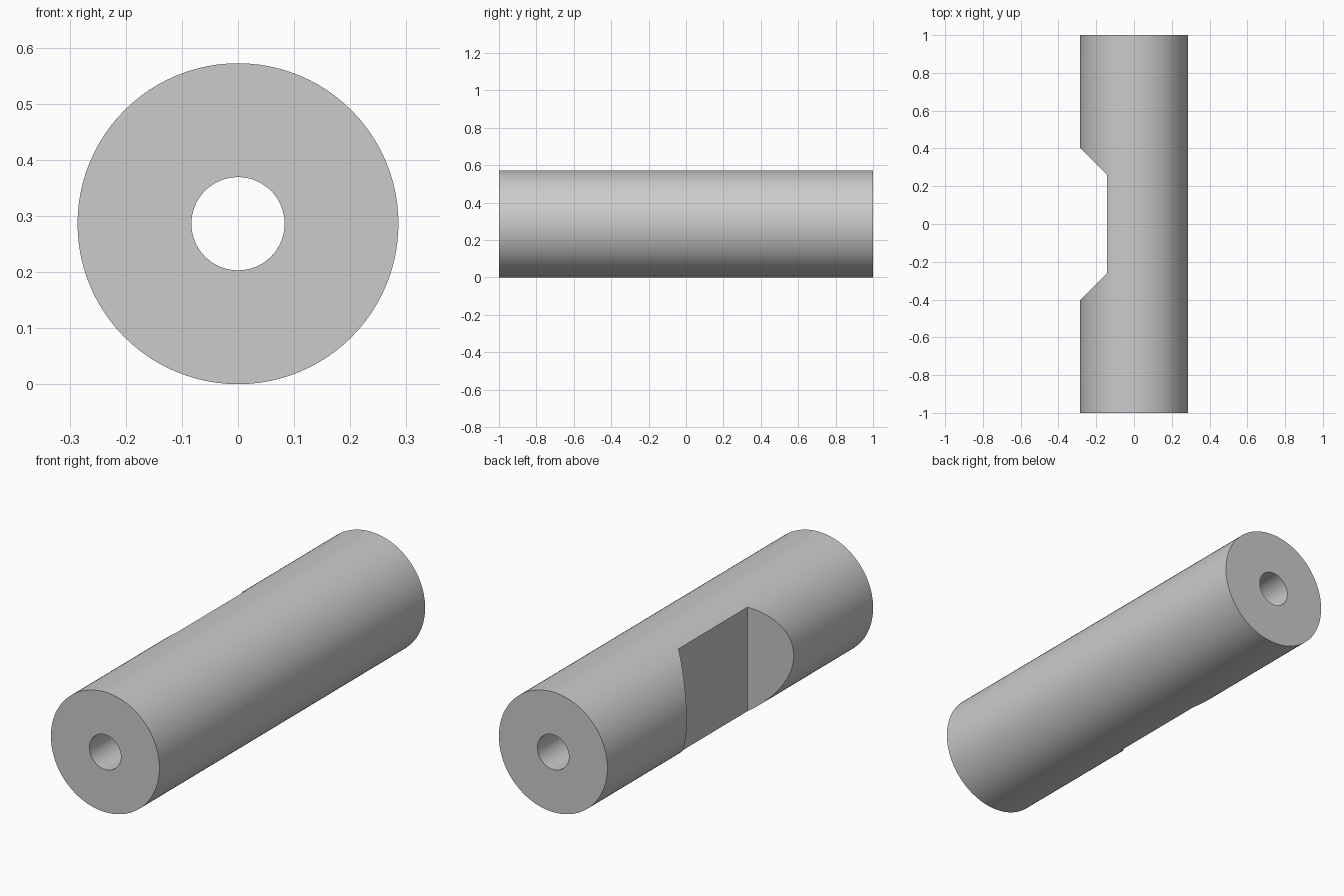
import bpy, bmesh, math
from mathutils import Matrix

if "Cube" in bpy.data.objects:
    bpy.data.objects.remove(bpy.data.objects["Cube"])

RADIUS, BORE, LENGTH = 0.286, 0.083, 2.0
SEGMENTS = 96

steel = bpy.data.materials.new("light_grey")
steel.diffuse_color = (0.6, 0.6, 0.6, 1)
steel.use_nodes = True
steel.node_tree.nodes["Principled BSDF"].inputs["Base Color"].default_value = steel.diffuse_color


def new_object(name, bm):
    bmesh.ops.recalc_face_normals(bm, faces=bm.faces)
    mesh = bpy.data.meshes.new(name)
    bm.to_mesh(mesh)
    bm.free()
    mesh.materials.append(steel)
    obj = bpy.data.objects.new(name, mesh)
    bpy.context.collection.objects.link(obj)
    return obj


# Hollow pin: ring profile joined into a tube lying along y
bm = bmesh.new()
loops = []
for r, y in ((RADIUS, -1), (RADIUS, 1), (BORE, 1), (BORE, -1)):
    loops.append([bm.verts.new((r * math.cos(a), y * LENGTH / 2, RADIUS + r * math.sin(a)))
                  for a in (2 * math.pi * i / SEGMENTS for i in range(SEGMENTS))])
for k in range(4):
    a, b = loops[k], loops[(k + 1) % 4]
    for i in range(SEGMENTS):
        j = (i + 1) % SEGMENTS
        bm.faces.new((a[i], a[j], b[j], b[i]))
pin = new_object("hollow_pin", bm)

# Trapezoid cutter for the side notch with 45 degree ends
bm = bmesh.new()
outline = ((-0.143, -0.26), (-0.143, 0.26), (-0.343, 0.46), (-0.343, -0.46))
base = bm.faces.new([bm.verts.new((x, y, -0.1)) for x, y in outline])
top = bmesh.ops.extrude_face_region(bm, geom=[base])["geom"]
bmesh.ops.translate(bm, vec=(0, 0, 0.8), verts=[v for v in top if isinstance(v, bmesh.types.BMVert)])
cutter = new_object("notch_cutter", bm)

# Cut the notch, then remove the helper
cut = pin.modifiers.new("notch", "BOOLEAN")
cut.operation, cut.solver, cut.object = "DIFFERENCE", "EXACT", cutter
bpy.context.view_layer.objects.active = pin
pin.select_set(True)
bpy.ops.object.modifier_apply(modifier=cut.name)
bpy.data.objects.remove(cutter)

# Smooth round walls, keep rims and notch edges sharp
bpy.context.view_layer.objects.active = pin
pin.select_set(True)
bpy.ops.object.shade_smooth_by_angle(angle=math.radians(25))
